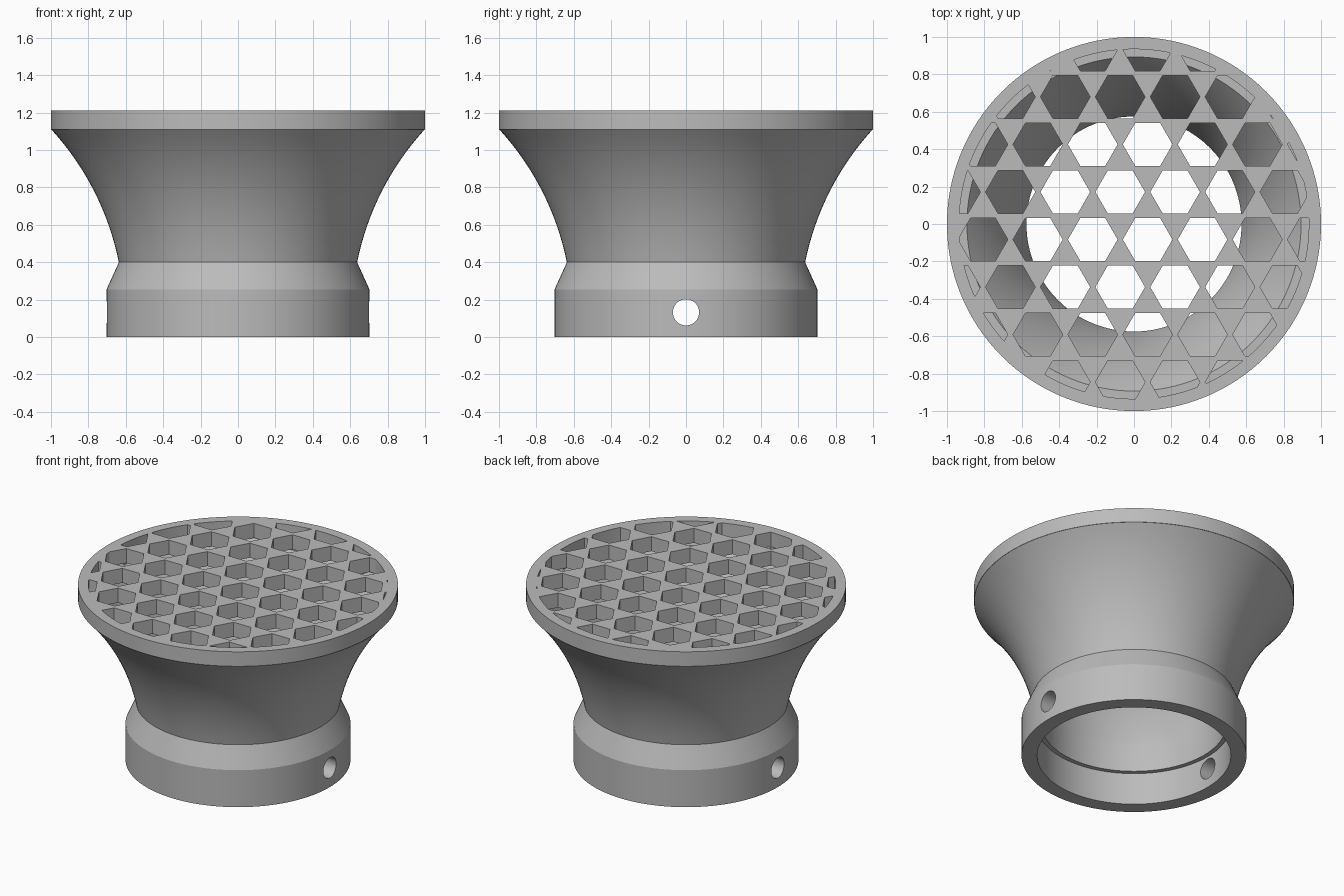
import bpy, bmesh, math
from mathutils import Vector, Matrix

old = bpy.data.objects.get("Cube")
if old:
    bpy.data.objects.remove(old, do_unlink=True)

SIDES = 128
WALL = 0.063
TOP, PLATE = 1.21, 1.11

grey = bpy.data.materials.new("plain_grey")
grey.use_nodes = True
GREY = (0.5, 0.5, 0.5, 1)
grey.diffuse_color = GREY
grey.node_tree.nodes["Principled BSDF"].inputs["Base Color"].default_value = GREY


def add_object(name, bm):
    bmesh.ops.recalc_face_normals(bm, faces=bm.faces[:])
    mesh = bpy.data.meshes.new(name)
    bm.to_mesh(mesh)
    bm.free()
    obj = bpy.data.objects.new(name, mesh)
    mesh.materials.append(grey)
    bpy.context.collection.objects.link(obj)
    return obj


def lathe(name, profile):
    """Turn a radius/height profile about z and cap both ends."""
    bm = bmesh.new()
    rings = []
    for r, z in profile:
        turns = [2 * math.pi * i / SIDES for i in range(SIDES)]
        rings.append([bm.verts.new((r * math.cos(a), r * math.sin(a), z)) for a in turns])
    for a, b in zip(rings, rings[1:]):
        for i in range(SIDES):
            j = (i + 1) % SIDES
            bm.faces.new((a[i], a[j], b[j], b[i]))
    bm.faces.new(rings[0])
    bm.faces.new(rings[-1])
    return add_object(name, bm)


def flare(start, control, end, steps=16):
    s, c, e = Vector(start), Vector(control), Vector(end)
    ts = [i / steps for i in range(steps + 1)]
    return [tuple(s * (1 - t) ** 2 + c * 2 * t * (1 - t) + e * t * t) for t in ts]


def boolean(target, cutter, operation):
    cutter.hide_render = True
    mod = target.modifiers.new("cut", "BOOLEAN")
    mod.operation = operation
    mod.solver = "EXACT"
    mod.object = cutter
    bpy.ops.object.select_all(action="DESELECT")
    bpy.context.view_layer.objects.active = target
    target.select_set(True)
    bpy.ops.object.modifier_apply(modifier=mod.name)
    bpy.data.objects.remove(cutter, do_unlink=True)


# Funnel body: flat top plate, flared horn, stepped socket
outer = flare((0.637, 0.4), (0.721, 0.805), (0.998, PLATE))
inner = flare((0.575, 0.4), (0.721 - WALL, 0.805), (1 - WALL, PLATE))
profile = [(1, TOP), (1, PLATE)] + outer[::-1]
profile += [(0.703, 0.255), (0.703, 0), (0.605, 0), (0.605, 0.22), (0.575, 0.22)] + inner
body = lathe("honeycomb_funnel", profile)

# Honeycomb cutter: hexagonal prisms trimmed to a disc inside the rim
PITCH, FLAT = 0.2935, 0.23
ROW = PITCH * math.sqrt(3) / 2
bm = bmesh.new()
for row in range(-5, 6):
    for col in range(-5, 6):
        x = 0.073 + (col + (row % 2) / 2) * PITCH
        y = -0.083 + row * ROW
        if math.hypot(x, y) < 1.07:
            place = Matrix.Translation((x, y, 1.16)) @ Matrix.Rotation(math.pi / 6, 4, "Z")
            hexagon = FLAT / math.sqrt(3)
            bmesh.ops.create_cone(bm, cap_ends=True, segments=6, radius1=hexagon,
                                  radius2=hexagon, depth=0.2, matrix=place)
cells = add_object("honeycomb_cutter", bm)
disc = lathe("trim_disc", [(0.935, 1.0), (0.935, 1.3)])
boolean(cells, disc, "INTERSECT")
boolean(body, cells, "DIFFERENCE")

# Cross pin hole through the socket
bm = bmesh.new()
bmesh.ops.create_cone(bm, cap_ends=True, segments=48, radius1=0.07, radius2=0.07, depth=2,
                      matrix=Matrix.Translation((0, 0, 0.132)) @ Matrix.Rotation(math.pi / 2, 4, "Y"))
boolean(body, add_object("pin_cutter", bm), "DIFFERENCE")

bpy.ops.object.select_all(action="DESELECT")
body.select_set(True)
bpy.context.view_layer.objects.active = body
bpy.ops.object.shade_smooth_by_angle(angle=math.radians(18))
